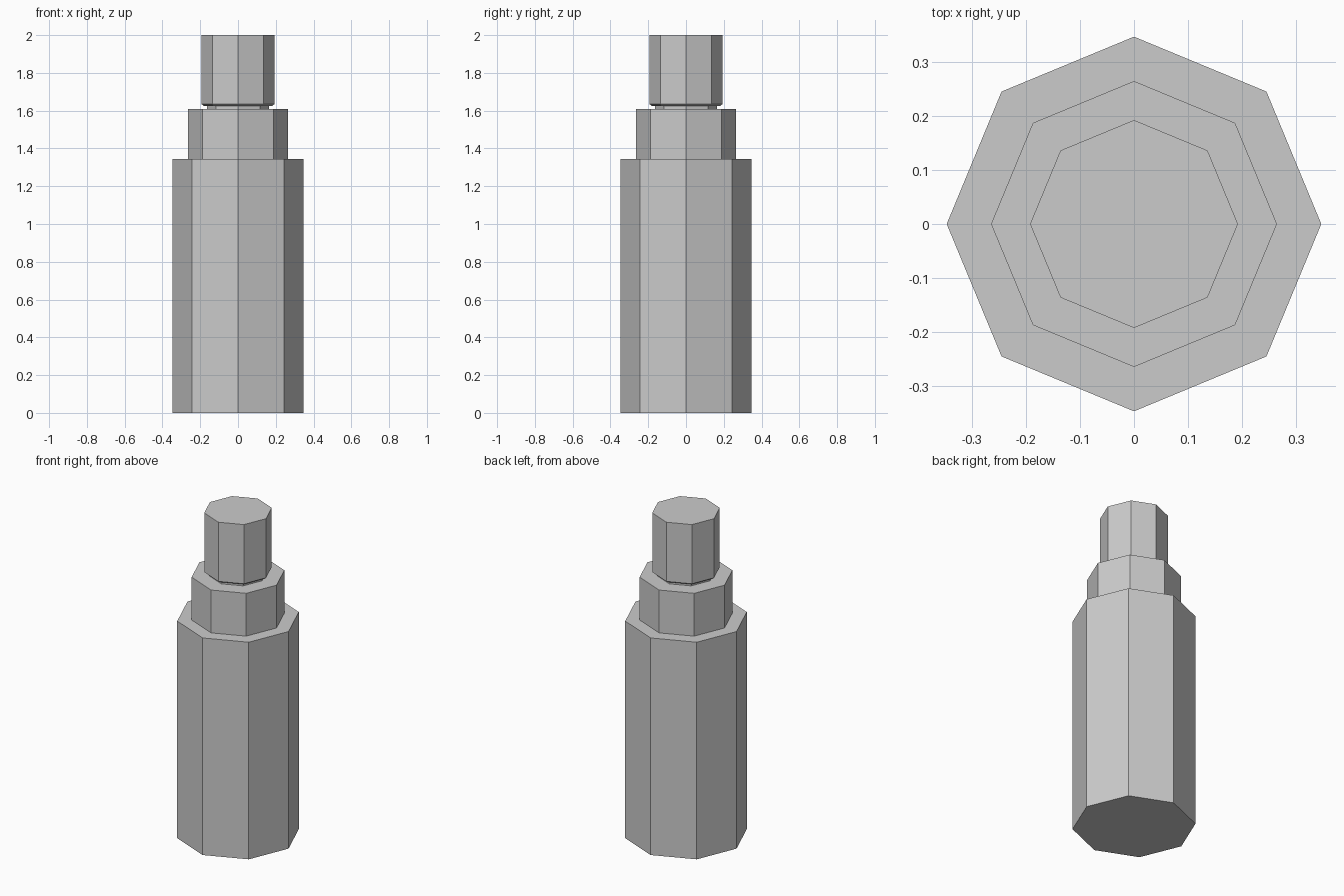
import bpy, bmesh
from math import cos, sin, tau

if "Cube" in bpy.data.objects:
    bpy.data.objects.remove(bpy.data.objects["Cube"])

SIDES = 8


def lathe(name, profile, close_bottom=False, close_top=False):
    """Octagonal solid from (radius, height) pairs, bottom to top."""
    bm = bmesh.new()
    rings = [[bm.verts.new((r * cos(tau * i / SIDES), r * sin(tau * i / SIDES), z))
              for i in range(SIDES)] for r, z in profile]
    for low, high in zip(rings, rings[1:]):
        for i in range(SIDES):
            j = (i + 1) % SIDES
            bm.faces.new((low[i], low[j], high[j], high[i]))
    if close_bottom:
        bm.faces.new(rings[0][::-1])
    if close_top:
        bm.faces.new(rings[-1])
    mesh = bpy.data.meshes.new(name)
    bm.to_mesh(mesh)
    bm.free()
    obj = bpy.data.objects.new(name, mesh)
    bpy.context.collection.objects.link(obj)
    return obj


# Wide body, stepped collar and the thin neck above it
lathe("body", [(0.346, 0), (0.346, 1.343), (0.264, 1.343), (0.264, 1.608),
               (0.164, 1.608), (0.164, 1.626)], close_bottom=True)

# Top with a slightly bevelled underside
lathe("top_cap", [(0.164, 1.626), (0.182, 1.626), (0.192, 1.634), (0.192, 2.0)],
      close_top=True)
